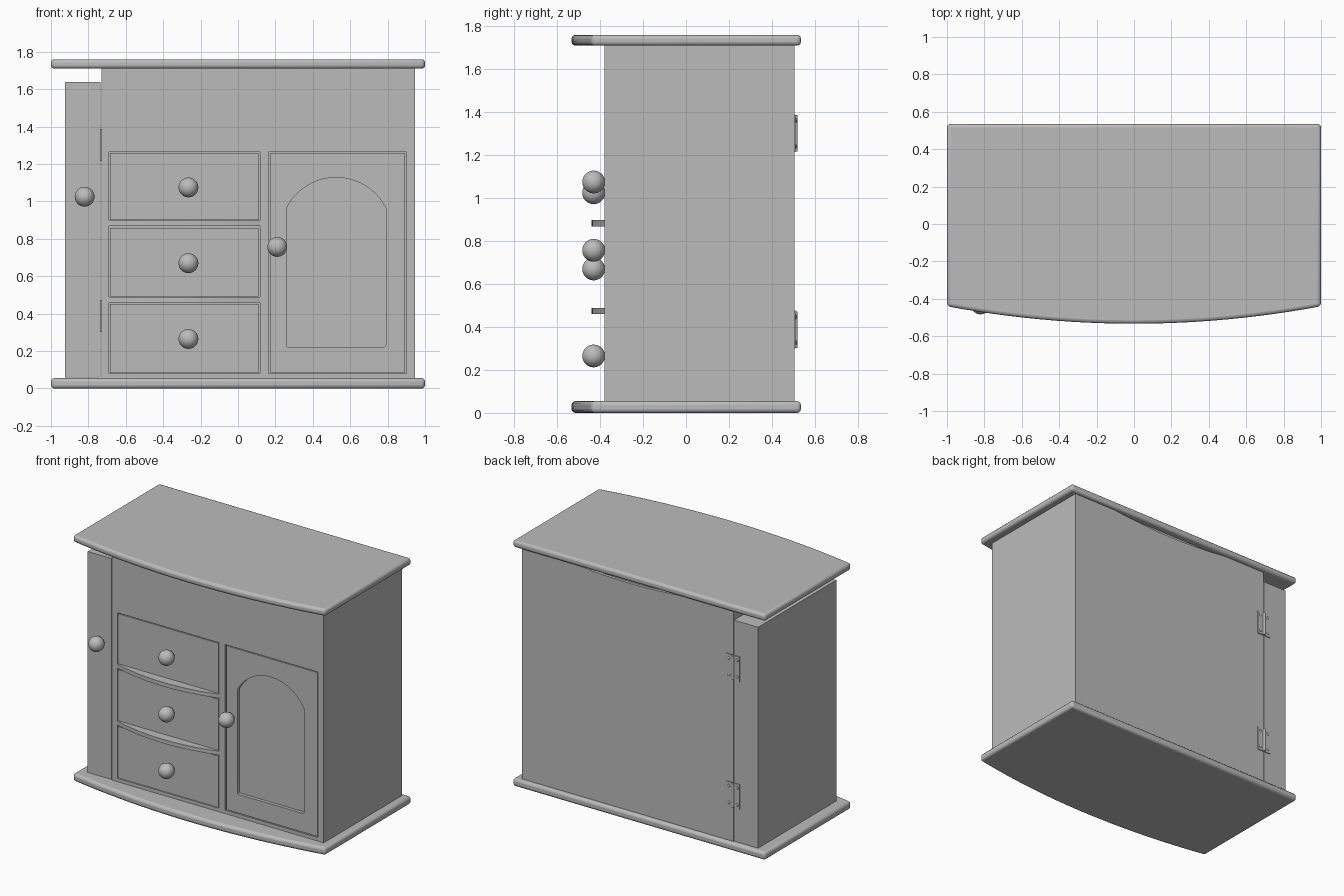
import bpy, bmesh, math
from mathutils import Matrix

if "Cube" in bpy.data.objects:
    bpy.data.objects.remove(bpy.data.objects["Cube"])

grey = bpy.data.materials.new("painted grey")
grey.diffuse_color = (0.5, 0.5, 0.5, 1)
grey.use_nodes = True
grey.node_tree.nodes["Principled BSDF"].inputs["Base Color"].default_value = grey.diffuse_color


def rect(x0, x1, y0, y1):
    return [(x0, y0), (x1, y0), (x1, y1), (x0, y1)]


def prism(name, loops, a, b, upright=True, bevel=0.0, segments=2):
    """Fill the loops (inner loops are holes) and extrude from a to b.
    Upright prisms are drawn in x-z and extruded along y, others in x-y along z."""
    cu = bpy.data.curves.new(name, 'CURVE')
    cu.dimensions = '2D'
    cu.fill_mode = 'BOTH'
    cu.extrude = (b - a) / 2
    for loop in loops:
        sp = cu.splines.new('POLY')
        sp.points.add(len(loop) - 1)
        for p, (x, y) in zip(sp.points, loop):
            p.co = (x, y, 0, 1)
        sp.use_cyclic_u = True
    ob = bpy.data.objects.new(name, cu)
    bpy.context.collection.objects.link(ob)
    bpy.ops.object.select_all(action='DESELECT')
    bpy.context.view_layer.objects.active = ob
    ob.select_set(True)
    bpy.ops.object.convert(target='MESH')
    ob = bpy.context.view_layer.objects.active
    bm = bmesh.new()
    bm.from_mesh(ob.data)
    mid = (a + b) / 2
    if upright:
        bm.transform(Matrix.Translation((0, mid, 0)) @ Matrix.Rotation(math.pi / 2, 4, 'X'))
    else:
        bm.transform(Matrix.Translation((0, 0, mid)))
    bmesh.ops.remove_doubles(bm, verts=bm.verts, dist=1e-5)
    bmesh.ops.dissolve_limit(bm, angle_limit=0.01, verts=bm.verts, edges=bm.edges)
    bmesh.ops.recalc_face_normals(bm, faces=bm.faces)
    bm.to_mesh(ob.data)
    bm.free()
    ob.data.materials.clear()
    ob.data.materials.append(grey)
    if bevel:
        m = ob.modifiers.new("soft edges", 'BEVEL')
        m.width, m.segments = bevel, segments
        m.limit_method, m.angle_limit = 'ANGLE', math.radians(25)
    bpy.ops.object.shade_smooth_by_angle(angle=math.radians(30))
    return ob


def bump(name, loc, radius, seg=32, scale=(1, 1, 1)):
    bpy.ops.mesh.primitive_uv_sphere_add(segments=seg, ring_count=seg // 2, radius=radius, location=loc)
    ob = bpy.context.object
    ob.name = name
    ob.scale = scale
    ob.data.materials.append(grey)
    bpy.ops.object.shade_smooth()
    return ob


FRONT, BACK = -0.38, 0.505
Z0, Z1 = 0.055, 1.71
LEFT, RIGHT = -0.73, 0.945

# Bow-fronted base and top boards
bow = [(-1 + i / 12, -0.44 - 0.093 * (1 - (-1 + i / 12) ** 2)) for i in range(25)]
board = bow + [(1, 0.535), (-1, 0.535)]
prism("base_board", [board], 0, Z0, False, 0.018, 3)
prism("top_board", [board], Z1, 1.76, False, 0.018, 3)

# Carcass core, and back sheet with a shallow finger dip along its top edge
prism("carcass", [rect(LEFT, RIGHT, Z0, Z1)], FRONT + 0.05, BACK - 0.02)
dip = [(0.6 - i / 16, Z1 - 0.028 * math.sin(math.pi * i / 16)) for i in range(17)]
prism("back_sheet", [[(LEFT, Z0), (RIGHT, Z0), (RIGHT, Z1)] + dip + [(LEFT, Z1)]], BACK - 0.02, BACK)

# Front frame with openings for the drawers and door
DX0, DX1 = -0.69, 0.117
drawers = [(0.08, 0.461), (0.489, 0.868), (0.897, 1.265)]
holes = [rect(DX0, DX1, a, b) for a, b in drawers] + [rect(0.163, 0.9, 0.08, 1.265)]
prism("front_frame", [rect(LEFT, RIGHT, Z0, Z1)] + holes, FRONT, FRONT + 0.05)

# Drawer fronts with round knobs
for i, (a, b) in enumerate(drawers):
    gap = 0.006 if i == 2 else 0.01
    prism(f"drawer_front_{i + 1}", [rect(DX0 + 0.006, DX1 - 0.008, a + 0.004, b - gap)],
          FRONT + 0.001, FRONT + 0.05)
for i, z in enumerate((0.265, 0.67, 1.075)):
    bump(f"drawer_knob_{i + 1}", (-0.265, -0.43, z), 0.053)

# Curved ledges between the drawers
xm, xr = (DX0 + DX1) / 2, (DX1 - DX0) / 2
arc = [(xm + xr * t / 10, FRONT - 0.06 * (1 - (t / 10) ** 2)) for t in range(-10, 11)]
for i in range(2):
    prism(f"ledge_{i + 1}", [arc + [(DX1, FRONT + 0.02), (DX0, FRONT + 0.02)]],
          drawers[i][1], drawers[i + 1][0], False)

# Door frame with an arched recess
cx, hw, spring, rise = 0.525, 0.265, 0.965, 0.163
r = (hw * hw + rise * rise) / (2 * rise)
half = math.asin(hw / r)
arch = [(cx + r * math.sin(half * (1 - i / 12)), spring + rise - r + r * math.cos(half * (1 - i / 12)))
        for i in range(25)]
c = 0.012
arch += [(cx - hw, 0.22 + c), (cx - hw + c / 3, 0.22 + c / 3), (cx - hw + c, 0.22),
         (cx + hw - c, 0.22), (cx + hw - c / 3, 0.22 + c / 3), (cx + hw, 0.22 + c)]
prism("door_frame", [rect(0.173, 0.894, 0.086, 1.259), arch], FRONT + 0.001, FRONT + 0.025)
prism("door_panel", [rect(0.173, 0.894, 0.086, 1.259)], FRONT + 0.025, FRONT + 0.05)
bump("door_knob", (0.21, -0.43, 0.757), 0.053)

# Deep side compartment door on the left, with its knob
prism("side_door", [rect(-0.925, LEFT - 0.004, Z0 + 0.004, 1.64)], FRONT, BACK)
bump("side_door_knob", (-0.82, -0.43, 1.025), 0.053)

# Back hinges: two leaves, a barrel and screw heads
for i, z in enumerate((0.388, 1.302)):
    for side in (-1, 1):
        xs = sorted((LEFT + side * 0.004, LEFT + side * 0.053))
        prism(f"hinge_leaf_{i + 1}", [rect(*xs, z - 0.088, z + 0.088)], BACK - 0.002, BACK + 0.006)
        for dz in (-0.06, 0.06):
            bump("hinge_screw", (LEFT + side * 0.033, BACK + 0.006, z + dz), 0.01, 12, (1, 0.5, 1))
    bpy.ops.mesh.primitive_cylinder_add(vertices=16, radius=0.009, depth=0.17,
                                        location=(LEFT, BACK + 0.006, z))
    barrel = bpy.context.object
    barrel.name = f"hinge_barrel_{i + 1}"
    barrel.data.materials.append(grey)
    bpy.ops.object.shade_smooth_by_angle(angle=math.radians(30))
